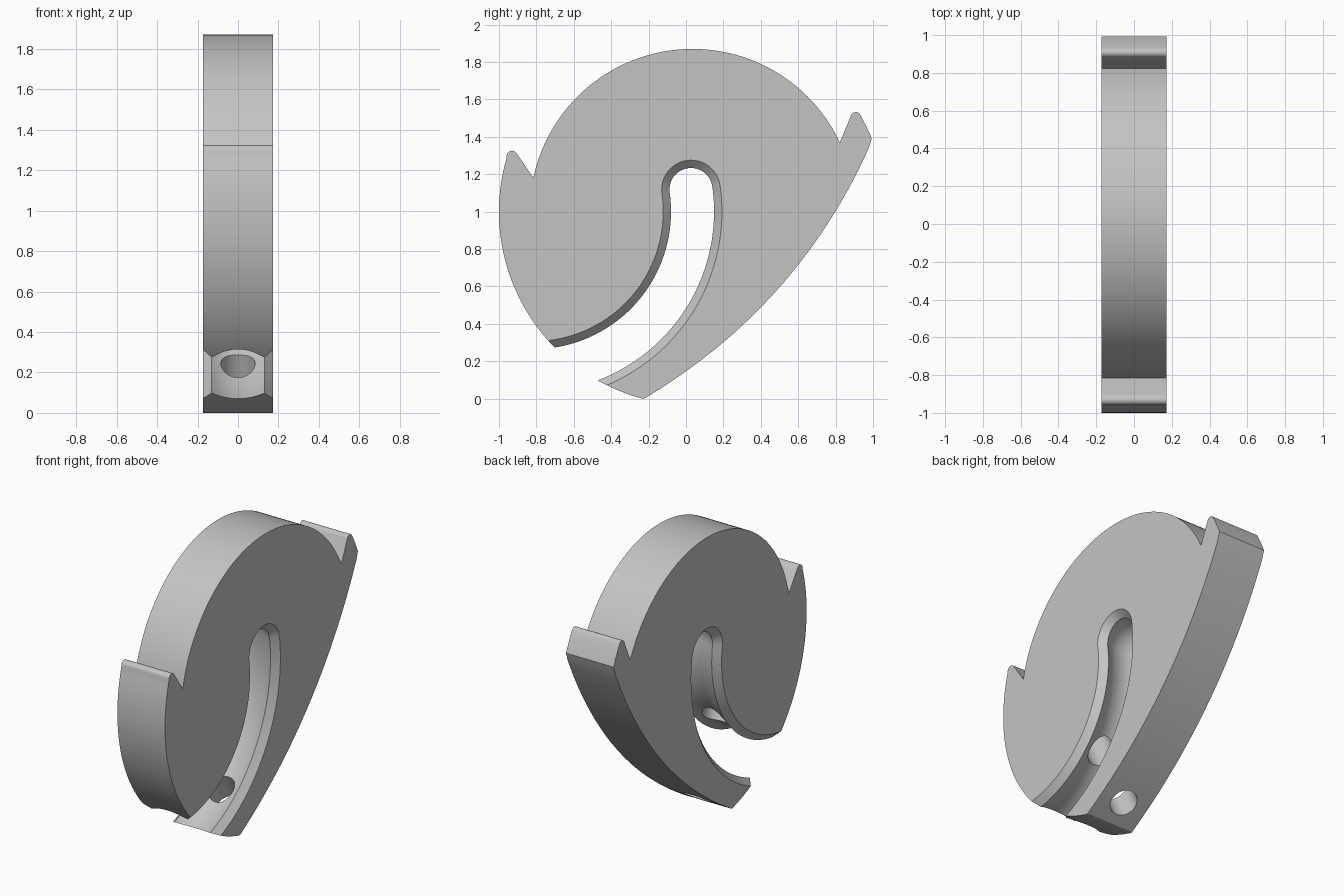
import bpy
import bmesh
from math import sin, cos, radians
from mathutils import Vector

if "Cube" in bpy.data.objects:
    bpy.data.objects.remove(bpy.data.objects["Cube"])

HALF = 0.172                      # half thickness of the plate
CENTRE = (0.035, 1.0)             # centre of the round body
SLOT_CENTRE = (-0.815, 1.0)       # centre of the curved slot
SLOT_R = 0.85


def arc(centre, r, start, end, n):
    """Points on an arc in the (y, z) plane, angles in degrees."""
    angles = [radians(start + (end - start) * i / n) for i in range(n + 1)]
    return [(centre[0] + r * cos(a), centre[1] + r * sin(a)) for a in angles]


def loft(name, sections):
    """Closed solid through (x, outline) sections of equal point count."""
    bm = bmesh.new()
    rings = [[bm.verts.new((x, y, z)) for y, z in pts] for x, pts in sections]
    for a, b in zip(rings, rings[1:]):
        for i in range(len(a)):
            j = (i + 1) % len(a)
            bm.faces.new((a[i], a[j], b[j], b[i]))
    bm.faces.new(rings[0])
    bm.faces.new(rings[-1])
    bmesh.ops.recalc_face_normals(bm, faces=bm.faces)
    mesh = bpy.data.meshes.new(name)
    bm.to_mesh(mesh)
    bm.free()
    obj = bpy.data.objects.new(name, mesh)
    bpy.context.collection.objects.link(obj)
    return obj


# Plate outline: bowed back, rear tooth, round top, front tooth, front rim
a, b = Vector((-0.225, 0.0)), Vector((1.0, 1.39))
side = Vector((b.y - a.y, a.x - b.x)).normalized()
outline = []
for i in range(32):
    t = i / 32
    p = a.lerp(b, t) + side * 0.6 * t * (1 - t)
    outline.append((p.x, p.y))
outline += arc(CENTRE, 1.035, 22.2, 28, 4)
outline += arc((0.908, 1.505), 0.027, 30, 160, 8)
outline += arc(CENTRE, 0.87, 25.2, 168, 72)
outline += arc((-0.93, 1.295), 0.03, 35, 165, 8)
outline += arc(CENTRE, 1.035, 164, 255, 56)
plate = loft("slotted_plate", [(-HALF, outline), (HALF, outline)])


# Slot cutter: flared at both faces, hollowed in the middle
def slot_outline(w):
    top = 8.0
    tip = arc(SLOT_CENTRE, SLOT_R, top, top, 1)[0]
    return (arc(SLOT_CENTRE, SLOT_R + w, -100, top, 56)
            + arc(tip, w, top, top + 180, 24)[1:-1]
            + arc(SLOT_CENTRE, SLOT_R - w, top, -100, 56))


LIP, NARROW, HOLLOW = 0.13, 0.115, 0.045
sections = [(-0.192, slot_outline(NARROW + 0.062))]
for i in range(17):
    u = i / 8 - 1
    sections.append((u * LIP, slot_outline(NARROW + HOLLOW * (1 - u * u))))
sections.append((0.192, slot_outline(NARROW + 0.062)))
slot = loft("slot_cutter", sections)

# Cross hole through the tail into the body
direction = Vector((0, -0.43, 0.9)).normalized()
start = Vector((0, -0.1, 0.09)) - direction * 0.15
length = 0.85
bpy.ops.mesh.primitive_cylinder_add(
    vertices=40, radius=0.085, depth=length,
    location=start + direction * length / 2,
    rotation=direction.to_track_quat("Z", "Y").to_euler())
hole = bpy.context.object
hole.name = "hole_cutter"

bpy.ops.object.select_all(action="DESELECT")
bpy.context.view_layer.objects.active = plate
plate.select_set(True)
for cutter in (slot, hole):
    cutter.hide_render = True
    mod = plate.modifiers.new(cutter.name, "BOOLEAN")
    mod.operation = "DIFFERENCE"
    mod.solver = "EXACT"
    mod.object = cutter
    bpy.ops.object.modifier_apply(modifier=mod.name)
    bpy.data.objects.remove(cutter)

# Single grey finish
grey = bpy.data.materials.new("plain_grey")
grey.use_nodes = True
colour = (0.55, 0.55, 0.55, 1)
grey.diffuse_color = colour
grey.node_tree.nodes["Principled BSDF"].inputs["Base Color"].default_value = colour
plate.data.materials.clear()
plate.data.materials.append(grey)
bpy.ops.object.shade_smooth_by_angle(angle=radians(25))
